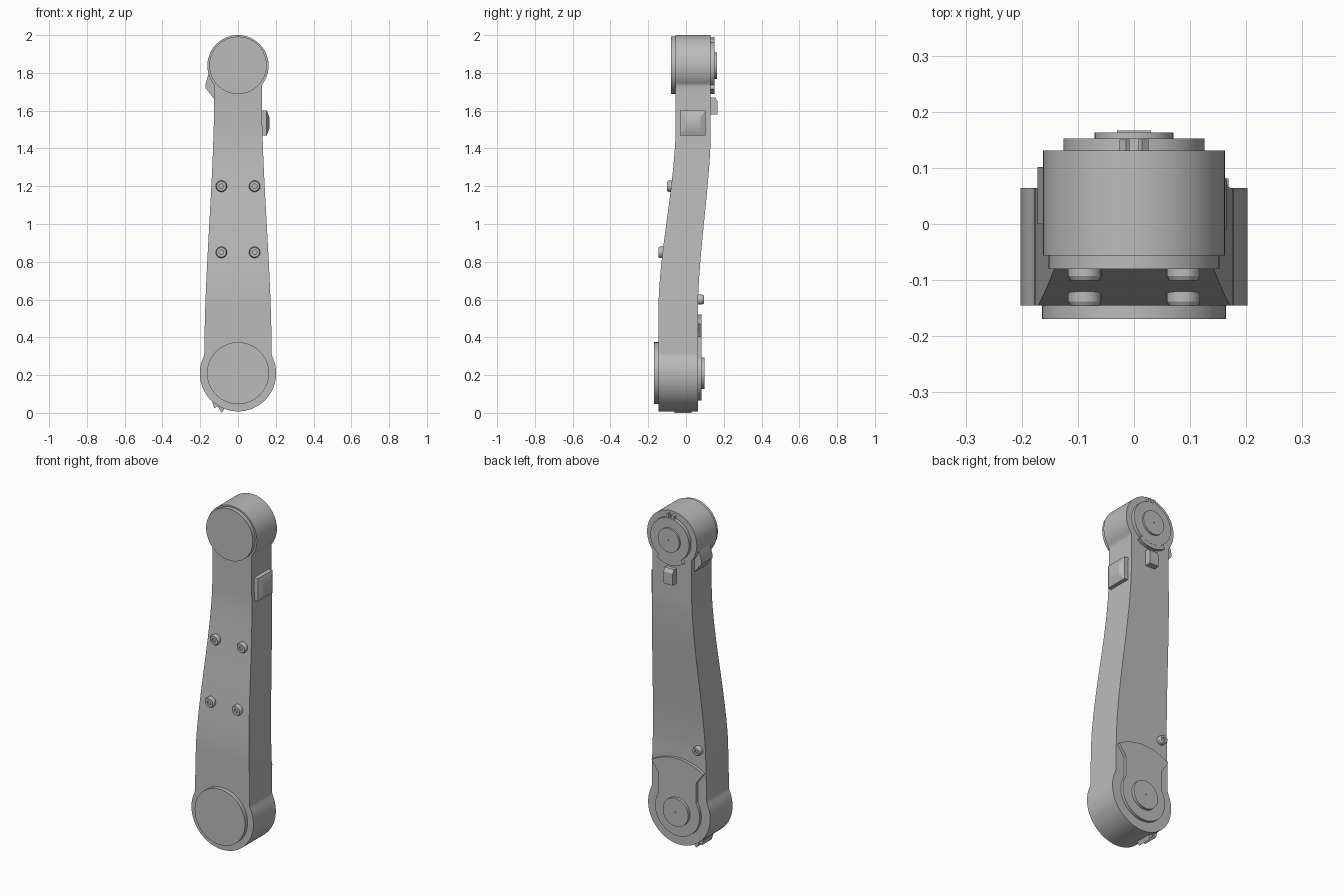
import bpy, bmesh
from math import sin, cos, pi, sqrt, radians

cube = bpy.data.objects.get("Cube")
if cube:
    bpy.data.objects.remove(cube)

GREY = (0.5, 0.5, 0.5, 1)
mat = bpy.data.materials.new("plain grey")
mat.use_nodes = True
mat.diffuse_color = GREY
mat.node_tree.nodes["Principled BSDF"].inputs["Base Color"].default_value = GREY

LOW, LOW_R = 0.21, 0.202      # lower joint height and radius
TOP, TOP_R = 1.838, 0.162     # upper joint height and radius


def finish(name, bm):
    bmesh.ops.remove_doubles(bm, verts=bm.verts, dist=1e-5)
    bmesh.ops.recalc_face_normals(bm, faces=bm.faces)
    mesh = bpy.data.meshes.new(name)
    bm.to_mesh(mesh)
    bm.free()
    mesh.materials.append(mat)
    ob = bpy.data.objects.new(name, mesh)
    bpy.context.collection.objects.link(ob)
    bpy.ops.object.select_all(action='DESELECT')
    ob.select_set(True)
    bpy.context.view_layer.objects.active = ob
    bpy.ops.object.shade_smooth_by_angle(angle=radians(25))
    return ob


def lathe(name, x, z, profile, n=64):
    """Turn (radius, y) points around an axis along y."""
    bm = bmesh.new()
    rings = [[bm.verts.new((x + r * cos(2 * pi * i / n), y, z + r * sin(2 * pi * i / n)))
              for i in range(n)] for r, y in profile]
    for a, b in zip(rings, rings[1:]):
        for i in range(n):
            j = (i + 1) % n
            bm.faces.new((a[i], a[j], b[j], b[i]))
    bm.faces.new(rings[0])
    bm.faces.new(rings[-1])
    return finish(name, bm)


def plate(name, outline, y0, y1):
    """Extrude an (x, z) outline from y0 to y1."""
    bm = bmesh.new()
    face = bm.faces.new([bm.verts.new((x, y0, z)) for x, z in outline])
    new = bmesh.ops.extrude_face_region(bm, geom=[face])["geom"]
    for v in new:
        if isinstance(v, bmesh.types.BMVert):
            v.co.y = y1
    return finish(name, bm)


def arc(cz, r, a0, a1, n=24):
    return [(r * cos(radians(a0 + (a1 - a0) * i / n)),
             cz + r * sin(radians(a0 + (a1 - a0) * i / n))) for i in range(n + 1)]


def ease(t):
    t = min(max(t, 0), 1)
    return t * t * (3 - 2 * t)


def lerp(a, b, t):
    return a + (b - a) * t


def bend(z):
    """Soft S-bend: straight in the middle, rounded at both ends."""
    t = min(max((z - 0.6) / 0.86, 0), 1)
    return lerp(t, ease(t), 0.6)


def front_y(z):
    return lerp(-0.145, -0.056, bend(z))


def back_y(z):
    return lerp(0.064, 0.131, bend(z))


def half_width(z):
    beam = lerp(0.178, 0.126, ease((z - 0.3) / 1.4)) if 0.27 < z < 1.76 else 0
    low = sqrt(max(LOW_R ** 2 - (z - LOW) ** 2, 0))
    top = sqrt(max(TOP_R ** 2 - (z - TOP) ** 2, 0))
    return max(beam, low, top)


# Bent link body, built as rows of four corners
rows = [LOW - LOW_R * cos(radians(a)) for a in range(0, 121, 4)]
rows += [lerp(0.315, 1.73, i / 50) for i in range(51)]
rows += [TOP - TOP_R * cos(radians(a)) for a in range(52, 181, 4)]
bm = bmesh.new()
loops = []
for z in sorted(rows):
    w = half_width(z)
    loops.append([bm.verts.new(p) for p in (
        (-w, front_y(z), z), (w, front_y(z), z), (w, back_y(z), z), (-w, back_y(z), z))])
for a, b in zip(loops, loops[1:]):
    for i in range(4):
        j = (i + 1) % 4
        bm.faces.new((a[i], a[j], b[j], b[i]))
finish("link_body", bm)

# Front joint caps
lathe("lower_front_cap", 0, LOW, [(0.164, -0.14), (0.164, -0.169)])
lathe("upper_front_cap", 0, TOP + 0.002, [(0.152, -0.05), (0.152, -0.08)])

# Upper back flange, widened sector at the bottom, hub and index teeth
lathe("upper_back_flange", 0, TOP, [(0.126, 0.125), (0.126, 0.152)])
plate("upper_flange_sector", arc(TOP, 0.15, 235, 305) + [(0, TOP)], 0.125, 0.1515)
lathe("upper_back_hub", 0, TOP, [(0.07, 0.14), (0.07, 0.163), (0.004, 0.163), (0.004, 0.158)])
for s in (-1, 1):
    plate("flange_tooth", [(s * x, z) for x, z in
          ((0.008, 1.95), (0.026, 1.95), (0.026, 1.98), (0.014, 1.99), (0.008, 1.985))], 0.125, 0.151)

# Lower back fan plate and hub
fan = arc(LOW, 0.31, 57, 123) + [(-0.122, 0.405)] + arc(LOW, 0.145, 147, 393, 48) + [(0.122, 0.405)]
plate("lower_back_plate", fan, 0.06, 0.081)
lathe("lower_back_hub", 0, LOW, [(0.083, 0.07), (0.083, 0.098), (0.004, 0.098), (0.004, 0.093)])


# Socket screws
def screw(name, x, z, y, d, r):
    lathe(name, x, z, [(r, y - d * 0.02), (r, y + d * 0.014), (r * 0.85, y + d * 0.022),
                       (r * 0.4, y + d * 0.022), (r * 0.4, y + d * 0.012)], 24)


for z in (0.85, 1.2):
    for x in (-0.088, 0.088):
        screw("front_screw", x, z, front_y(z), -1, 0.03)
screw("back_screw", -0.13, 0.6, back_y(0.6) + 0.008, 1, 0.026)

# Back stop block with sloped top
bm = bmesh.new()
side = [(0.12, 1.58), (0.167, 1.58), (0.167, 1.65), (0.155, 1.67), (0.12, 1.67)]
face = bm.faces.new([bm.verts.new((-0.03, y, z)) for y, z in side])
for v in bmesh.ops.extrude_face_region(bm, geom=[face])["geom"]:
    if isinstance(v, bmesh.types.BMVert):
        v.co.x = 0.03
finish("back_stop_block", bm)

# Side pad, a low pillow
bm = bmesh.new()
stack = []
for x, h, k in ((0.115, 0.067, 0.068), (0.152, 0.067, 0.068), (0.166, 0.03, 0.04)):
    stack.append([bm.verts.new((x, 0.036 + a * k, 1.535 + b * h))
                  for a, b in ((-1, -1), (1, -1), (1, 1), (-1, 1))])
for a, b in zip(stack, stack[1:]):
    for i in range(4):
        bm.faces.new((a[i], a[i - 1], b[i - 1], b[i]))
bm.faces.new(stack[0])
bm.faces.new(stack[-1])
finish("side_pad", bm)

# Side wedge beside the upper joint
plate("side_wedge", [(-0.11, 1.65), (-0.125, 1.66), (-0.172, 1.72), (-0.172, 1.74),
                     (-0.155, 1.8), (-0.11, 1.8)], 0.0, 0.102)

# Small cleat under the lower joint
plate("bottom_cleat", [(-0.12, 0.08), (-0.135, 0.055), (-0.125, 0.024), (-0.108, 0.036),
                       (-0.098, 0.018), (-0.086, 0.0), (-0.07, 0.025), (-0.07, 0.05)], -0.06, 0.03)
